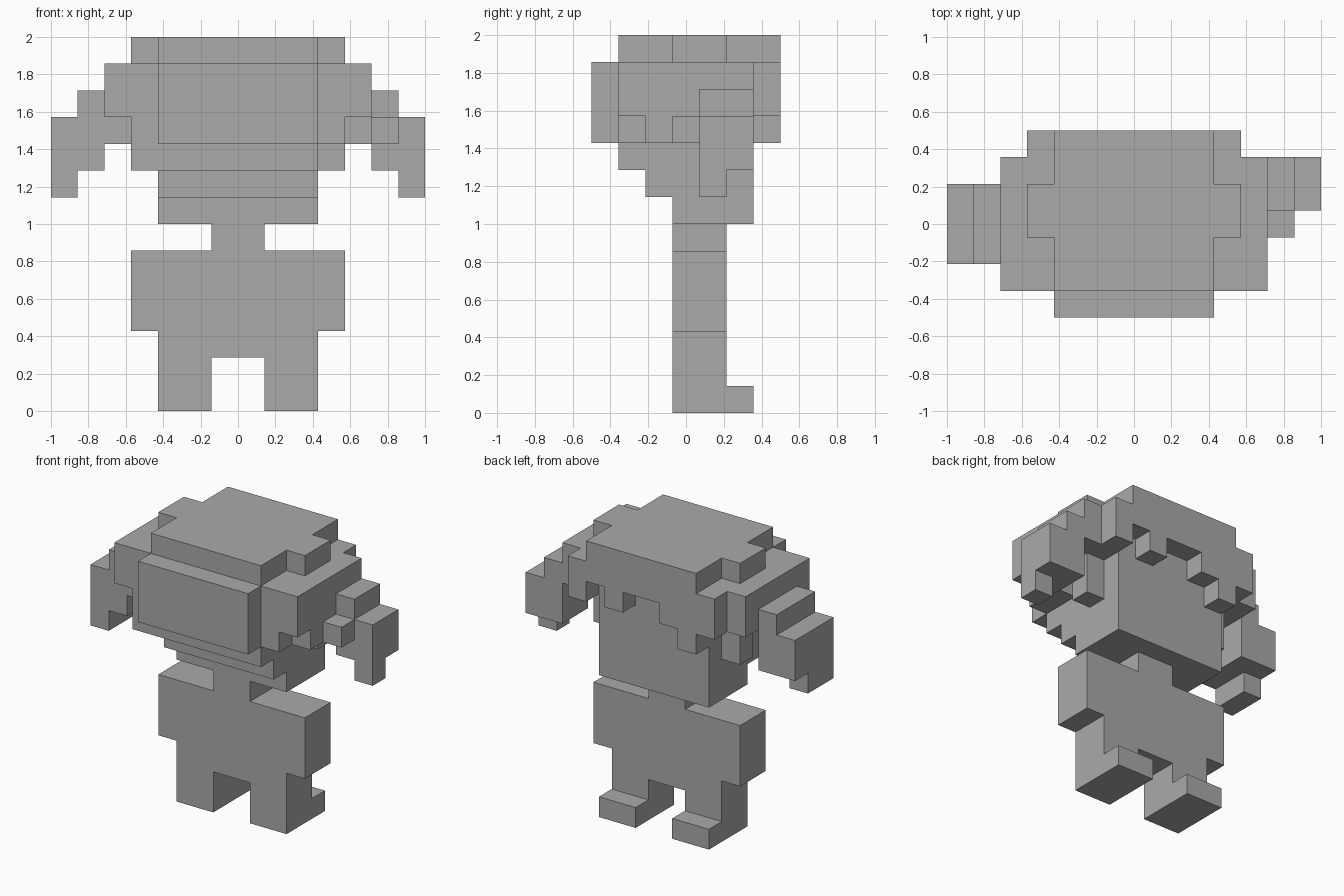
import bpy
import bmesh
from mathutils import Vector

old = bpy.data.objects.get("Cube")
if old:
    bpy.data.objects.remove(old, do_unlink=True)

UNIT = 1 / 7        # edge of one block
DEPTH = 3.5         # half depth in blocks

grey = bpy.data.materials.new("plain grey")
grey.use_nodes = True
colour = (0.4, 0.4, 0.4, 1)
grey.diffuse_color = colour
grey.node_tree.nodes["Principled BSDF"].inputs["Base Color"].default_value = colour


def box(x0, x1, y0, y1, z0, z1):
    """Block cells inside a range of x, y (from the front) and z."""
    return {(x, y, z) for x in range(x0, x1) for y in range(y0, y1) for z in range(z0, z1)}


def mirror(cells):
    return {(-1 - x, y, z) for x, y, z in cells}


leg = box(1, 3, 3, 5, 0, 2)
foot = box(1, 3, 5, 6, 0, 1)
ear = box(3, 4, 4, 5, 9, 11)
side_hair = box(3, 5, 1, 6, 11, 13) | box(3, 5, 2, 3, 10, 11) | box(3, 4, 1, 2, 10, 11)

# Ragged lower edge of the hair at the back, one height per column
back_hair = set()
for column, bottom in enumerate([11, 10, 11, 12, 12, 11, 12, 11]):
    back_hair |= box(column - 4, column - 3, 6, 7, bottom, 13)

parts = {
    "left_leg": leg,
    "right_leg": mirror(leg),
    "left_foot": foot,
    "right_foot": mirror(foot),
    "torso": box(-3, 3, 3, 5, 2, 3) | box(-4, 4, 3, 5, 3, 6),
    "neck": box(-1, 1, 3, 5, 6, 7),
    # Head with a stepped chin
    "head": box(-3, 3, 3, 6, 7, 8) | box(-3, 3, 2, 6, 8, 9) | box(-3, 3, 1, 6, 9, 13)
    | box(-4, -3, 1, 2, 9, 10),
    "left_ear": ear,
    "right_ear": mirror(ear),
    "front_hair": box(-3, 3, 0, 1, 10, 13),
    "left_side_hair": side_hair,
    "right_side_hair": mirror(side_hair),
    "back_hair": back_hair,
    "top_hair": box(-3, 3, 1, 7, 13, 14) | box(-4, 4, 3, 5, 13, 14),
    # Hanging bunches, one on each side
    "left_bunch": box(5, 6, 4, 6, 9, 12) | box(5, 6, 3, 4, 10, 11)
    | box(6, 7, 4, 6, 9, 11) | box(6, 7, 4, 5, 8, 9),
    "right_bunch": box(-6, -5, 2, 5, 9, 12) | box(-7, -6, 2, 5, 9, 11)
    | box(-7, -6, 2, 4, 8, 9),
}
solid = set().union(*parts.values())


def build(name, cells):
    """Make the outer skin of a part, leaving out faces hidden by other blocks."""
    bm = bmesh.new()
    for cell in sorted(cells):
        for axis in range(3):
            for sign in (-1, 1):
                neighbour = list(cell)
                neighbour[axis] += sign
                if tuple(neighbour) in solid:
                    continue
                normal, u, v = Vector(), Vector(), Vector()
                normal[axis] = sign / 2
                u[(axis + 1) % 3] = 0.5
                v[(axis + 2) % 3] = sign / 2
                centre = Vector(cell) + Vector((0.5, 0.5 - DEPTH, 0.5)) + normal
                corners = (centre - u - v, centre + u - v, centre + u + v, centre - u + v)
                bm.faces.new([bm.verts.new(c * UNIT) for c in corners])
    bmesh.ops.remove_doubles(bm, verts=bm.verts, dist=0.001)
    bmesh.ops.dissolve_limit(bm, angle_limit=0.01, verts=bm.verts, edges=bm.edges)
    mesh = bpy.data.meshes.new(name)
    bm.to_mesh(mesh)
    bm.free()
    mesh.materials.append(grey)
    bpy.context.scene.collection.objects.link(bpy.data.objects.new(name, mesh))


for part_name, part_cells in parts.items():
    build(part_name, part_cells)
